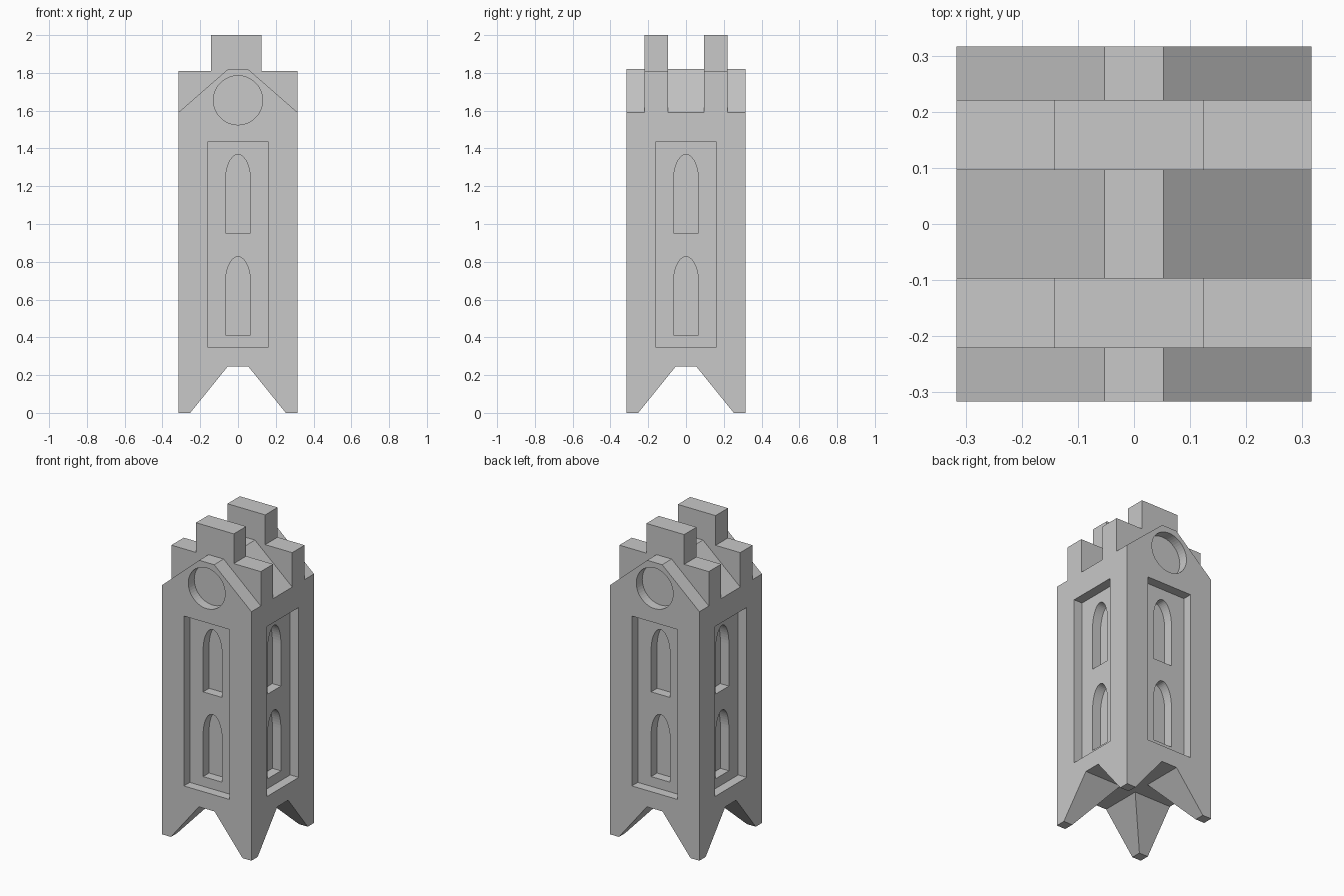
import bpy, bmesh, math
from mathutils import Matrix, Vector

if "Cube" in bpy.data.objects:
    bpy.data.objects.remove(bpy.data.objects["Cube"], do_unlink=True)

HALF = 0.316      # half width of the square tower
EAVES = 1.59      # height where the roof begins
DEPTH = 0.06      # depth of each recess

stone = bpy.data.materials.new("grey stone")
stone.use_nodes = True
GREY = (0.58, 0.58, 0.58, 1)
stone.diffuse_color = GREY
stone.node_tree.nodes["Principled BSDF"].inputs["Base Color"].default_value = GREY


def add_prism(bm, profile, near, far, turn=0):
    """Extrude an (x, z) profile along y, then turn it by quarter turns about z."""
    rot = Matrix.Rotation(turn * math.pi / 2, 3, "Z")
    face = bm.faces.new([bm.verts.new(rot @ Vector((x, near, z))) for x, z in profile])
    out = bmesh.ops.extrude_face_region(bm, geom=[face])["geom"]
    verts = [v for v in out if isinstance(v, bmesh.types.BMVert)]
    bmesh.ops.translate(bm, verts=verts, vec=rot @ Vector((0, far - near, 0)))


def make(name, prisms):
    """Make an object from a list of prisms."""
    bm = bmesh.new()
    for prism in prisms:
        add_prism(bm, *prism)
    bmesh.ops.recalc_face_normals(bm, faces=bm.faces)
    mesh = bpy.data.meshes.new(name)
    bm.to_mesh(mesh)
    bm.free()
    mesh.materials.append(stone)
    obj = bpy.data.objects.new(name, mesh)
    bpy.context.scene.collection.objects.link(obj)
    return obj


def cut(obj, *cutters):
    for cutter in cutters:
        mod = obj.modifiers.new(cutter.name, "BOOLEAN")
        mod.operation, mod.solver, mod.object = "DIFFERENCE", "EXACT", cutter


def rect(w, low, high):
    return [(-w, low), (w, low), (w, high), (-w, high)]


def arch(w, low, spring, rise, steps=24):
    curve = [(w * math.cos(math.pi * i / steps), spring + rise * math.sin(math.pi * i / steps))
             for i in range(steps + 1)]
    return [(-w, low), (w, low)] + curve


def circle(r, z, steps=48):
    return [(r * math.cos(math.tau * i / steps), z + r * math.sin(math.tau * i / steps))
            for i in range(steps)]


# Cutters: panels, windows, round gable recesses and the notches between the feet
OUT = -HALF - 0.1
panels = make("panel_cutter",
              [(rect(0.161, 0.35, 1.435), OUT, -HALF + DEPTH, t) for t in range(4)])
windows = make("window_cutter",
               [(arch(0.067, low, low + 0.27, 0.145), OUT, -HALF + 2 * DEPTH, t)
                for t in range(4) for low in (0.412, 0.953)])
rounds = make("round_cutter",
              [(circle(0.13, 1.655), OUT, -HALF + DEPTH, t) for t in (0, 2)])
slope = 0.198 / 0.245
low_w = 0.253 + 0.1 * slope
notch = [(-low_w, -0.1), (low_w, -0.1), (0.055, 0.245), (-0.055, 0.245)]
notch_y = make("notch_cutter_front", [(notch, OUT, -OUT)])
notch_x = make("notch_cutter_side", [(notch, OUT, -OUT, 1)])

# Tower shaft with four tapered feet
shaft = make("tower_shaft", [(rect(HALF, 0, EAVES), -HALF, HALF)])
cut(shaft, notch_y, notch_x, panels, windows, rounds)

# Sloped roof sections, with round recesses in the outer gables
gable = [(-HALF, EAVES), (HALF, EAVES), (0.053, 1.82), (-0.053, 1.82)]
for name, near, far in (("front_gable", -HALF, -0.221), ("middle_roof", -0.096, 0.096),
                        ("back_gable", 0.221, HALF)):
    part = make(name, [(gable, near, far)])
    if "gable" in name:
        cut(part, rounds)

# Stepped walls standing between the roof sections
steps = [(-HALF, EAVES), (HALF, EAVES), (HALF, 1.81), (0.125, 1.81),
         (0.125, 2), (-0.142, 2), (-0.142, 1.81), (-HALF, 1.81)]
for name, near in (("front_stepped_wall", -0.221), ("back_stepped_wall", 0.096)):
    make(name, [(steps, near, near + 0.125)])

for helper in (panels, windows, rounds, notch_y, notch_x):
    helper.hide_render = True
    helper.hide_set(True)
